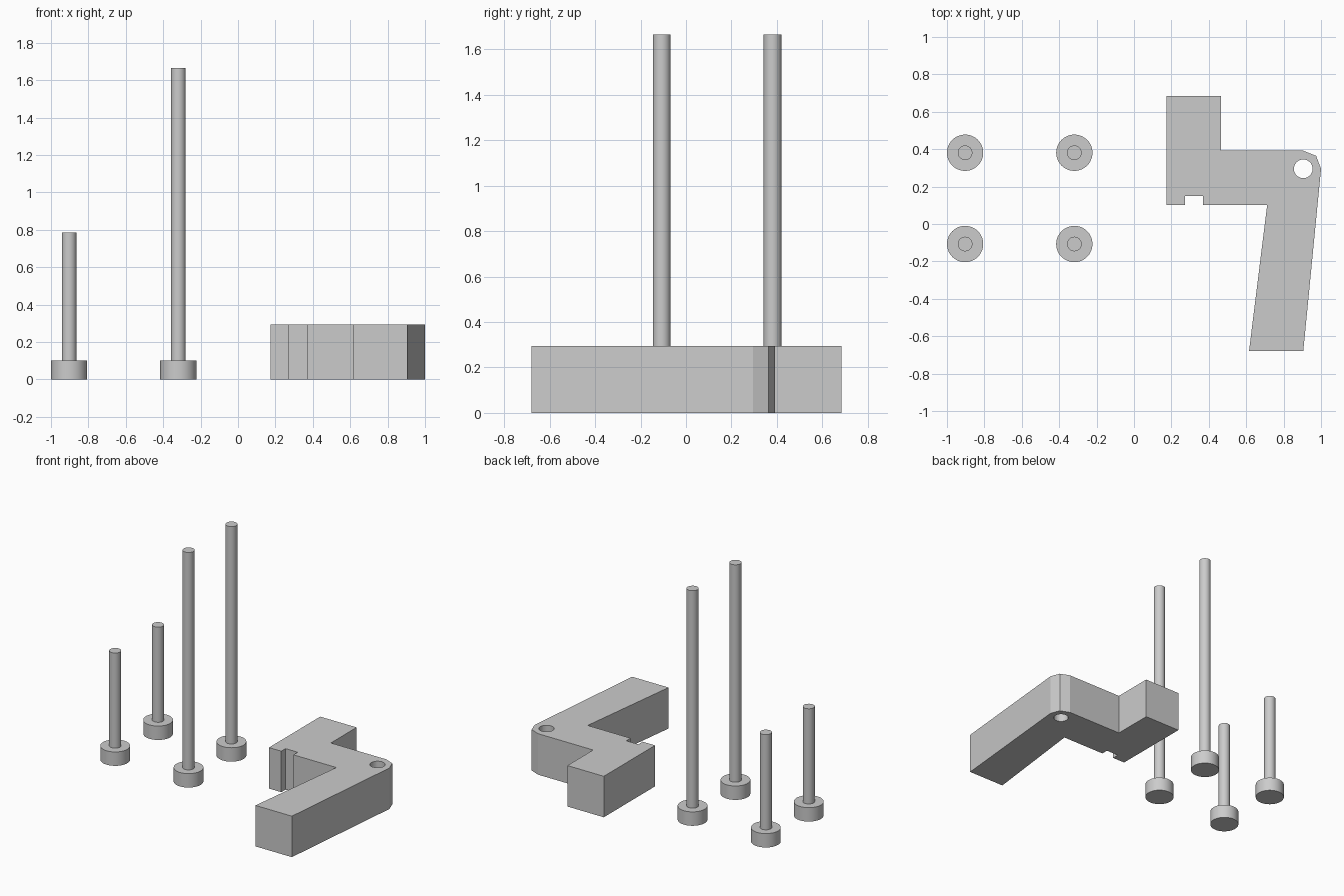
import bpy, bmesh
from math import cos, sin, pi, radians

if "Cube" in bpy.data.objects:
    bpy.data.objects.remove(bpy.data.objects["Cube"])

SIDES = 48


def add_object(name, bm, smooth=False):
    bmesh.ops.recalc_face_normals(bm, faces=bm.faces[:])
    mesh = bpy.data.meshes.new(name)
    bm.to_mesh(mesh)
    bm.free()
    obj = bpy.data.objects.new(name, mesh)
    bpy.context.collection.objects.link(obj)
    if smooth:
        bpy.ops.object.select_all(action='DESELECT')
        obj.select_set(True)
        bpy.context.view_layer.objects.active = obj
        bpy.ops.object.shade_smooth_by_angle(angle=radians(30))
    return obj


def prism(name, outline, z0, z1):
    bm = bmesh.new()
    face = bm.faces.new([bm.verts.new((x, y, z0)) for x, y in outline])
    top = bmesh.ops.extrude_face_region(bm, geom=[face], use_keep_orig=True)["geom"]
    verts = [v for v in top if isinstance(v, bmesh.types.BMVert)]
    bmesh.ops.translate(bm, verts=verts, vec=(0, 0, z1 - z0))
    return add_object(name, bm)


def circle(cx, cy, r):
    return [(cx + r * cos(2 * pi * i / SIDES), cy + r * sin(2 * pi * i / SIDES))
            for i in range(SIDES)]


def pin(name, length):
    # stepped profile turned around z: wide head, thin shaft
    bm = bmesh.new()
    profile = [(0.097, 0), (0.097, 0.1), (0.039, 0.1), (0.039, length)]
    rings = [[bm.verts.new((x, y, z)) for x, y in circle(0, 0, r)] for r, z in profile]
    for a, b in zip(rings, rings[1:]):
        for i in range(SIDES):
            j = (i + 1) % SIDES
            bm.faces.new((a[i], a[j], b[j], b[i]))
    bm.faces.new(rings[0])
    bm.faces.new(rings[-1])
    return add_object(name, bm, smooth=True)


# Two short and two long headed pins
for name, x, length in (("short_pin", -0.903, 0.785), ("long_pin", -0.319, 1.665)):
    front = pin(name + "_front", length)
    front.location = (x, -0.107, 0)
    back = front.copy()
    back.name = name + "_back"
    back.location.y = 0.381
    bpy.context.collection.objects.link(back)

# Lever bracket with bevelled corner and a small notch in its front edge
lever = prism("lever", [
    (0.175, 0.685), (0.175, 0.102), (0.273, 0.102), (0.273, 0.151),
    (0.37, 0.151), (0.37, 0.102), (0.712, 0.102), (0.615, -0.68),
    (0.905, -0.68), (1.0, 0.295), (0.974, 0.364), (0.905, 0.392),
    (0.465, 0.392), (0.465, 0.685)], 0, 0.295)

# Pivot hole through the lever
cutter = prism("pivot_hole_cutter", circle(0.905, 0.295, 0.05), -0.1, 0.4)
cutter.hide_render = True
cutter.display_type = 'WIRE'
hole = lever.modifiers.new("pivot_hole", 'BOOLEAN')
hole.operation = 'DIFFERENCE'
hole.solver = 'EXACT'
hole.object = cutter
bpy.context.view_layer.update()
